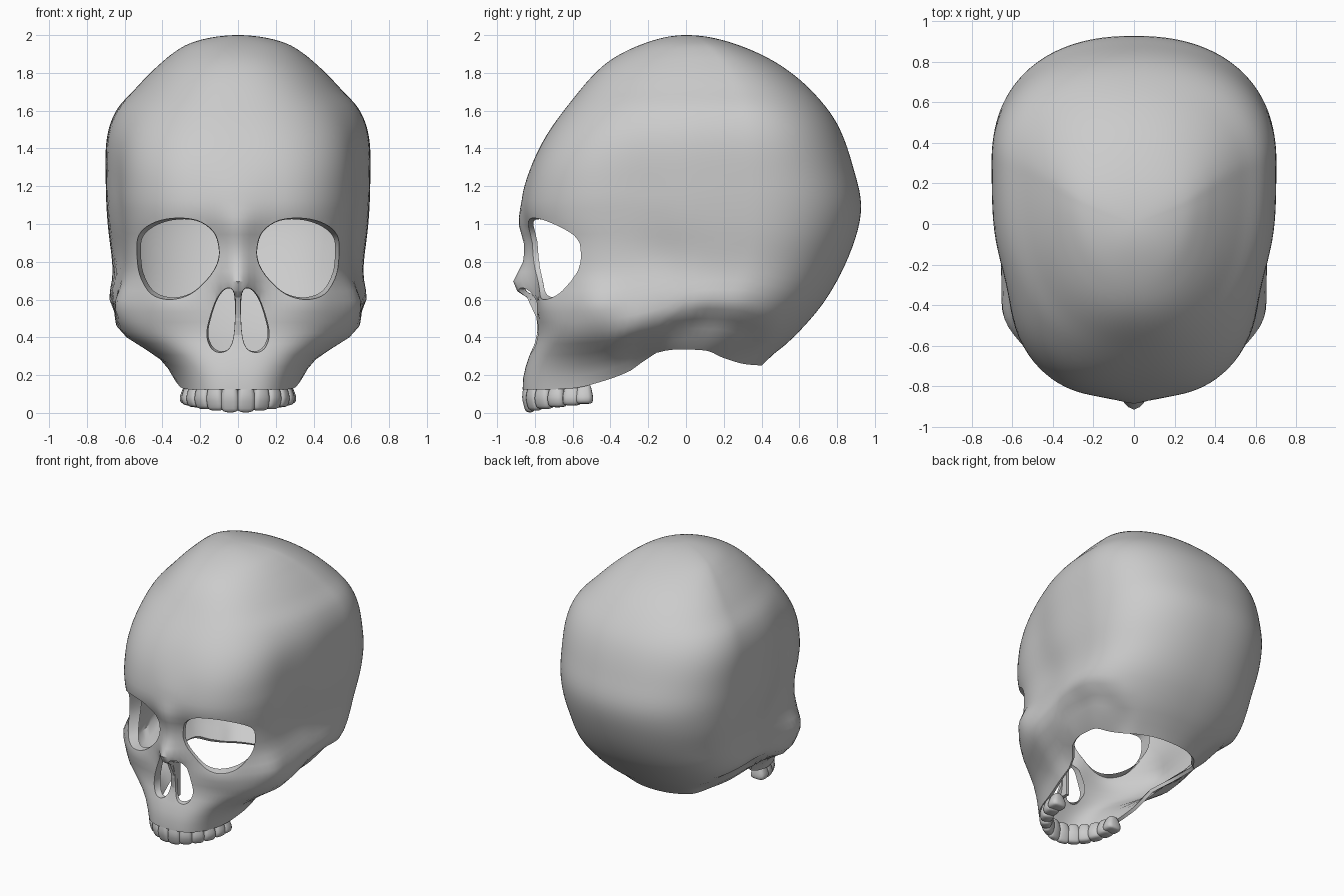
import bpy, bmesh, math
from mathutils import Vector
from mathutils.bvhtree import BVHTree

if "Cube" in bpy.data.objects:
    bpy.data.objects.remove(bpy.data.objects["Cube"])

bone = bpy.data.materials.new("bone_grey")
bone.use_nodes = True
GREY = (0.6, 0.6, 0.6, 1)
bone.diffuse_color = GREY
bone.node_tree.nodes["Principled BSDF"].inputs["Base Color"].default_value = GREY


def curve(keys, t):
    """Smooth interpolation through (position, value) pairs sorted by position."""
    if t <= keys[0][0]:
        return keys[0][1]
    if t >= keys[-1][0]:
        return keys[-1][1]
    i = max(j for j in range(len(keys) - 1) if keys[j][0] <= t)

    def slope(j):
        a, b = keys[max(j - 1, 0)], keys[min(j + 1, len(keys) - 1)]
        return (b[1] - a[1]) / (b[0] - a[0])
    (t0, v0), (t1, v1) = keys[i], keys[i + 1]
    h = t1 - t0
    s = (t - t0) / h
    return (v0 * (1 + 2 * s) * (1 - s) ** 2 + v1 * s * s * (3 - 2 * s)
            + h * slope(i) * s * (1 - s) ** 2 + h * slope(i + 1) * s * s * (s - 1))


def by_depth(*pairs):
    """Keys by height, stored against sqrt(depth below crown) so the dome closes round."""
    return [(math.sqrt(2 - z), v) for z, v in pairs]


def bell(d, width):
    return math.exp(-(d / width) ** 2)


def smooth(a, b, t):
    t = min(max((t - a) / (b - a), 0), 1)
    return t * t * (3 - 2 * t)


# Profiles of the skull
FRONT = by_depth((2, 0), (1.97, -.18), (1.86, -.41), (1.66, -.6), (1.45, -.75), (1.25, -.84),
                 (1.1, -.872), (1, -.85), (.9, -.8), (.7, -.785), (.5, -.79), (.4, -.79),
                 (.3, -.83), (.2, -.86), (.12, -.865))
BACK = by_depth((2, 0), (1.96, .24), (1.84, .5), (1.7, .67), (1.53, .8), (1.3, .885),
                (1.08, .927), (.85, .87), (.6, .74), (.4, .57), (.25, .4), (.12, .35))
WIDE = by_depth((2, 0), (1.96, .245), (1.9, .35), (1.85, .41), (1.72, .54), (1.6, .645),
                (1.45, .695), (1.2, .7), (1, .69), (.78, .665), (.6, .66), (.5, .635),
                (.4, .58), (.32, .5), (.25, .42))
FACE = by_depth((1.1, .695), (.78, .665), (.6, .68), (.5, .68), (.42, .65), (.36, .56),
                (.29, .44), (.2, .36), (.12, .33))
FRONT_POWER = by_depth((1.9, 2.15), (1.6, 2.5), (1.3, 2.85), (1.05, 2.9), (.85, 3.05), (.5, 2.9))
BACK_POWER = by_depth((1.9, 2.1), (1.3, 2.3), (.9, 2.25), (.4, 2.2))
NOSE = [(.5, 0), (.58, .015), (.62, .06), (.665, .135), (.8, .075), (.95, .05), (1.1, 0)]
EDGE = [(-.85, .12), (-.6, .13), (-.5, .15), (-.3, .22), (-.15, .32), (.1, .33), (.2, .29),
        (.3, .26), (.4, .25)]
# Lower border of the cheek arch, above the recessed skull base
ARCH = [(-.45, .35), (-.3, .46), (0, .54), (.12, .575), (.4, .52), (.5, .42)]


def skin(angle, k):
    """Point on the skull surface; angle 0 faces forward, k is sqrt of depth below crown."""
    z = 2 - k * k
    yf, yb = curve(FRONT, k), curve(BACK, k)
    centre = yf + .66 * (yb - yf)
    c, s = math.cos(angle), math.sin(angle)
    n = curve(FRONT_POWER if c > 0 else BACK_POWER, k)
    # Ease between the front and back section powers near the widest line
    n += (2.4 - n) * bell(c, .15)
    r = (abs(c) ** n + abs(s) ** n) ** (-1 / n)
    y = centre - r * c * ((centre - yf) if c > 0 else (yb - centre))
    w = curve(WIDE, k)
    if z < 1.1:
        w += (curve(FACE, k) - w) * smooth(.03, -.33, y)
    x = r * s * w
    side = abs(x)
    # Temple hollows, cheekbone, ear ridge and recess under the cheek arch
    push = (-.025 * bell(y + .15, .2) * bell(z - .83, .16)
            - .03 * bell(y + .3, .2) * bell(z - 1.15, .4)
            + .045 * bell(y + .47, .13) * bell(z - .58, .1)
            + .022 * bell(y - .12, .22) * bell(z - .6, .09)
            - .06 * smooth(0, .1, curve(ARCH, y) - z)
            * smooth(-.42, -.2, y) * smooth(.52, .3, y))
    x += math.copysign(1, x) * push * smooth(.25, .45, side)
    # Nose bridge, receding brow and lower orbit rim
    if c > 0:
        y -= curve(NOSE, z) * bell(x, .09)
        y += .015 * smooth(0, .22, side) * bell(z - 1.12, .17) * smooth(0, .5, c)
        y -= .025 * bell(side - .38, .16) * bell(z - .57, .07)
    return Vector((x, y, z))


def make(name, verts, faces):
    mesh = bpy.data.meshes.new(name)
    mesh.from_pydata([tuple(v) for v in verts], [], faces)
    bm = bmesh.new()
    bm.from_mesh(mesh)
    bmesh.ops.recalc_face_normals(bm, faces=bm.faces)
    bm.to_mesh(mesh)
    bm.free()
    mesh.materials.append(bone)
    obj = bpy.data.objects.new(name, mesh)
    bpy.context.collection.objects.link(obj)
    return obj


def finish(obj, angle=40):
    """Apply modifiers and shade smooth."""
    bpy.ops.object.select_all(action='DESELECT')
    bpy.context.view_layer.objects.active = obj
    obj.select_set(True)
    for m in list(obj.modifiers):
        bpy.ops.object.modifier_apply(modifier=m.name)
    bpy.ops.object.shade_smooth_by_angle(angle=math.radians(angle))


def lower_end(angle):
    """Depth parameter where a column meets the open lower edge."""
    def above(k):
        p = skin(angle, k)
        return p.z > curve(EDGE, p.y)
    k, step = 1, .01
    while step > .0002:
        while k < 1.37 and above(k + step):
            k += step
        step /= 2
    return k


# Cranium and face shell, each column running from the crown to the open lower edge
COLS, ROWS = 144, 60
verts, faces = [Vector((0, 0, 2))], []
for i in range(COLS):
    a = 2 * math.pi * i / COLS
    k = lower_end(a)
    verts += [skin(a, k * j / ROWS) for j in range(1, ROWS + 1)]
    here, there = 1 + i * ROWS, 1 + (i + 1) % COLS * ROWS
    faces.append((0, here, there))
    faces += [(here + j, here + j + 1, there + j + 1, there + j) for j in range(ROWS - 1)]
skull = make("skull_shell", verts, faces)
tree = BVHTree.FromPolygons(verts, faces)
solid = skull.modifiers.new("thickness", 'SOLIDIFY')
solid.thickness = .025
solid.offset = -1

EYE = [(.1, .87), (.13, .96), (.22, 1.02), (.35, 1.03), (.46, 1), (.525, .94), (.535, .85),
       (.52, .73), (.46, .63), (.36, .6), (.25, .63), (.16, .71), (.11, .79)]
NOSTRIL = [(.02, .63), (.06, .66), (.11, .61), (.15, .5), (.165, .41), (.14, .34), (.09, .32),
           (.04, .35), (.018, .45)]


def rounded(points, steps=4):
    """Closed smooth loop through the points."""
    out, n = [], len(points)
    for i in range(n):
        a, b, c, d = (Vector(points[(i + o) % n]) for o in (-1, 0, 1, 2))
        for j in range(steps):
            t = j / steps
            out.append(b + .5 * t * (c - a + t * (2 * a - 5 * b + 4 * c - d
                                                  + t * (3 * b - a - 3 * c + d))))
    return out


def opening(name, outline, side, depth):
    """Cut a hole through the shell and line its outer side with an inward lip."""
    loop = [Vector((p.x * side, p.y)) for p in rounded(outline)]
    n = len(loop)
    ring = [(i, (i + 1) % n, (i + 1) % n + n, i + n) for i in range(n)]
    cutter = make(name + "_cutter", [(p.x, y, p.y) for y in (-1.2, -.25) for p in loop],
                  ring + [tuple(range(n)), tuple(range(n, 2 * n))])
    cutter.hide_render = True
    cutter.hide_set(True)
    cut = skull.modifiers.new(name, 'BOOLEAN')
    cut.object = cutter
    cut.operation = 'DIFFERENCE'
    cut.solver = 'EXACT'
    mid = sum(loop, Vector((0, 0))) / n
    reach = max(abs(p.x - mid.x) for p in loop)
    front, back = [], []
    for p in loop:
        y = tree.ray_cast(Vector((p.x, -2, p.y)), Vector((0, 1, 0)))[0].y
        outer = smooth(-.6, 1, (p.x - mid.x) * side / reach)
        q = mid + (p - mid) * (.99 - .09 * outer)
        front.append((p.x, y + .006, p.y))
        back.append((q.x, y + .025 + depth * outer, q.y))
    finish(make(name + "_lip", front + back, ring))
    return cutter


cutters = []
for side, word in ((1, "left"), (-1, "right")):
    cutters.append(opening(word + "_eye_socket", EYE, side, .09))
    cutters.append(opening(word + "_nostril", NOSTRIL, side, .04))
finish(skull)
for c in cutters:
    bpy.data.objects.remove(c)

# Nasal septum: a thin upright plate
profile = [(-.86, .65), (-.79, .5), (-.79, .33), (-.72, .33), (-.72, .58)]
n = len(profile)
finish(make("nasal_septum", [(x, y, z) for x in (-.012, .012) for y, z in profile],
            [tuple(range(n)), tuple(range(n, 2 * n))]
            + [(i, (i + 1) % n, (i + 1) % n + n, i + n) for i in range(n)]))

# Upper teeth set round the dental arch
SPACING = .08
arch = [Vector((.25 * math.sin(a), -.54 - .29 * math.cos(a)))
        for a in (math.pi / 2 * i / 200 for i in range(201))]
for side, word in ((1, "left"), (-1, "right")):
    for t in range(6):
        goal, run, i = SPACING * (t + .5), 0, 0
        while run < goal and i < 200:
            run += (arch[i + 1] - arch[i]).length
            i += 1
        tangent = (arch[i] - arch[i - 1]).normalized()
        out = Vector((tangent.y, -tangent.x))
        low, deep = .002 + .009 * t, .034 + .004 * t
        pts = []
        for z, wide, thick in ((.16, .034, .03), (.08, .05, deep + .008),
                               (low, .045, deep * (.6 + .07 * t))):
            for u, v in ((-1, -1), (1, -1), (1, 1), (-1, 1)):
                p = arch[i] + tangent * u * wide + out * v * thick
                pts.append((p.x * side, p.y, z))
        quads = [(r + j, r + (j + 1) % 4, r + 4 + (j + 1) % 4, r + 4 + j)
                 for r in (0, 4) for j in range(4)]
        tooth = make(f"{word}_tooth_{t + 1}", pts, quads + [(0, 1, 2, 3), (8, 9, 10, 11)])
        crease = tooth.data.attributes.new("crease_edge", 'FLOAT', 'EDGE')
        for item in crease.data:
            item.value = .3
        tooth.modifiers.new("round", 'SUBSURF').levels = 2
        finish(tooth, 60)
